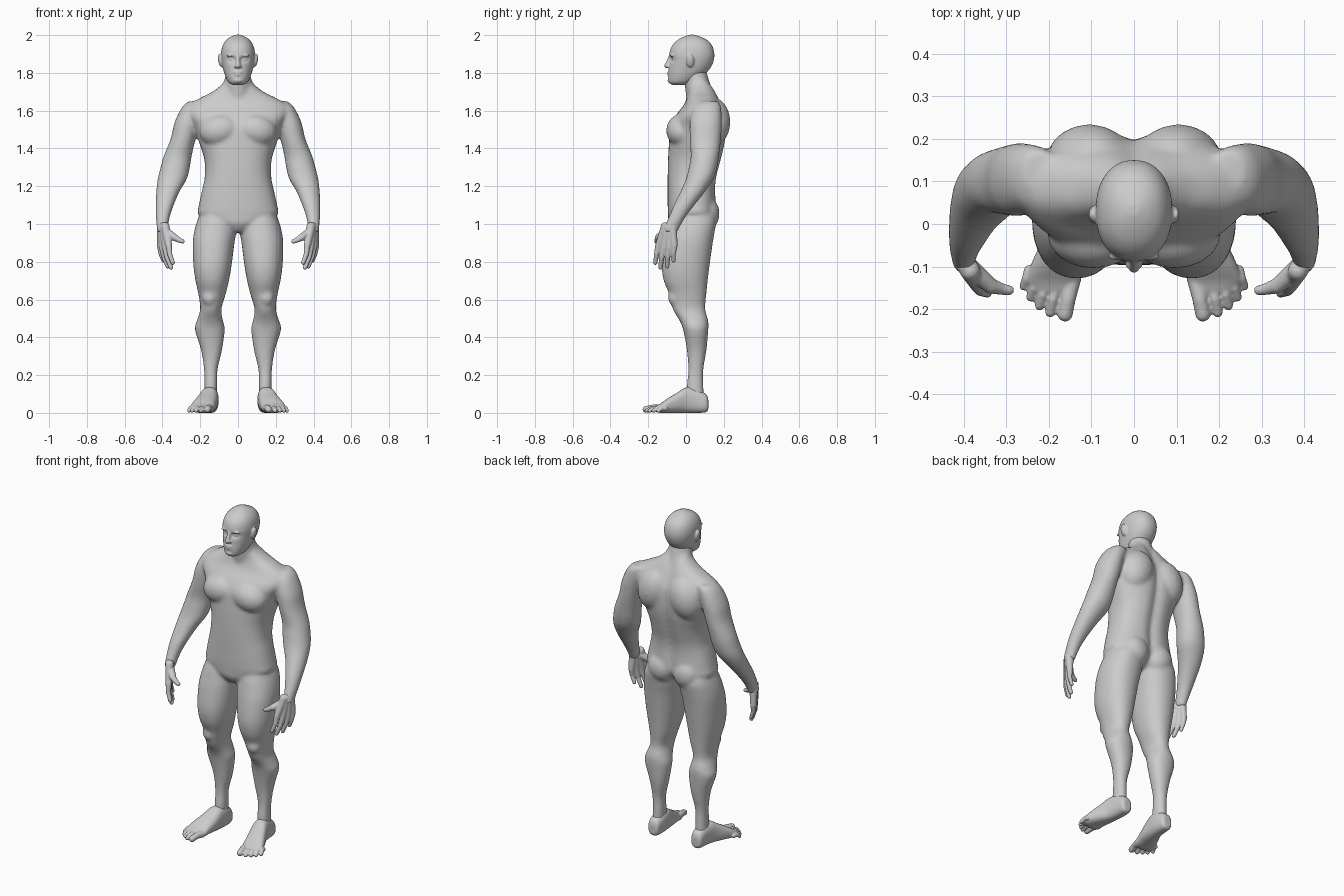
import bpy, bmesh, math
from mathutils import Vector, Matrix

skin_mat = bpy.data.materials.new("skin_grey")
skin_mat.diffuse_color = (0.6, 0.6, 0.6, 1)
SIDES = (1, -1)


def spline(rows, steps):
    """Smoothly interpolate rows of numbers."""
    out = []
    for i in range(len(rows) - 1):
        a, b, c, d = (rows[max(0, min(len(rows) - 1, i + k))] for k in (-1, 0, 1, 2))
        for s in range(steps):
            t = s / steps
            out.append([0.5 * (2 * q + (r - p) * t + (2 * p - 5 * q + 4 * r - w) * t * t
                               + (3 * q - p - 3 * r + w) * t ** 3)
                        for p, q, r, w in zip(a, b, c, d)])
    return out + [list(rows[-1])]


def loft(bm, rows, side=1, axis="z", power=2.0, segs=40, steps=5, push=None):
    """Rows are (position, x0, x1, v0, v1): rounded sections along z or y."""
    rings = []
    for pos, x0, x1, v0, v1 in spline(rows, steps):
        ring = []
        for k in range(segs):
            a = 2 * math.pi * k / segs
            c, s = math.cos(a), math.sin(a)
            x = (x0 + x1) / 2 + (x1 - x0) / 2 * math.copysign(abs(c) ** (2 / power), c)
            v = (v0 + v1) / 2 + (v1 - v0) / 2 * math.copysign(abs(s) ** (2 / power), s)
            co = Vector((x * side, v, pos) if axis == "z" else (x * side, pos, v))
            if push:
                push(co)
            ring.append(bm.verts.new(co))
        rings.append(ring)
    faces = [bm.faces.new((p[k], p[(k + 1) % segs], q[(k + 1) % segs], q[k]))
             for p, q in zip(rings, rings[1:]) for k in range(segs)]
    faces += [bm.faces.new(rings[0]), bm.faces.new(rings[-1])]
    bmesh.ops.recalc_face_normals(bm, faces=faces)


def ball(bm, center, radii, tilt=0):
    m = Matrix.Translation(center) @ Matrix.Rotation(tilt, 4, "Y") @ Matrix.Diagonal((*radii, 1))
    bmesh.ops.create_uvsphere(bm, u_segments=20, v_segments=14, radius=1, matrix=m)


def digit(bm, points, radii, side):
    """Chain of tapered capsules."""
    pts = [Vector((p[0] * side, p[1], p[2])) for p in points]
    for p, r in zip(pts, radii):
        ball(bm, p, (r, r, r))
    for p, q, r1, r2 in zip(pts, pts[1:], radii, radii[1:]):
        d = q - p
        m = Matrix.Translation((p + q) / 2) @ d.to_track_quat("Z", "Y").to_matrix().to_4x4()
        bmesh.ops.create_cone(bm, cap_ends=True, segments=16, radius1=r1, radius2=r2,
                              depth=d.length, matrix=m)


def finish(bm, name, voxel, smooth):
    """Fuse the overlapping volumes into one soft surface."""
    me = bpy.data.meshes.new(name)
    bm.to_mesh(me)
    bm.free()
    me.materials.append(skin_mat)
    ob = bpy.data.objects.new(name, me)
    bpy.context.collection.objects.link(ob)
    r = ob.modifiers.new("fuse", "REMESH")
    r.mode, r.voxel_size, r.use_smooth_shade = "VOXEL", voxel, True
    s = ob.modifiers.new("soften", "SMOOTH")
    s.factor, s.iterations = 0.5, smooth


# body: torso, neck, legs and arms
bm = bmesh.new()
torso = [(.955, .03, -.06, .04), (1.0, .13, -.09, .12), (1.05, .21, -.095, .16),
         (1.10, .207, -.097, .162), (1.18, .19, -.097, .158), (1.25, .176, -.097, .165),
         (1.34, .178, -.095, .188), (1.43, .205, -.09, .208), (1.52, .235, -.08, .215),
         (1.58, .27, -.05, .21), (1.63, .262, -.012, .19), (1.67, .195, .005, .172),
         (1.70, .135, .01, .158), (1.74, .085, .012, .135), (1.77, .07, .02, .11)]


def spine(co):
    if co.y > 0.05:
        co.y -= 0.018 * math.exp(-(co.x / 0.03) ** 2)


loft(bm, [(z, -w, w, a, b) for z, w, a, b in torso], power=2.4, segs=56, push=spine)
loft(bm, [(1.60, -.09, .09, .01, .17), (1.68, -.075, .075, .0, .148),
          (1.76, -.07, .07, -.01, .122), (1.84, -.06, .06, -.02, .1)])
leg = [(1.08, .02, .19, -.06, .14), (1.02, .012, .215, -.085, .16), (.96, .01, .232, -.1, .152),
       (.89, .02, .24, -.115, .14), (.78, .034, .236, -.128, .125), (.70, .048, .225, -.118, .115),
       (.63, .065, .21, -.09, .108), (.55, .088, .20, -.07, .102), (.49, .08, .217, -.035, .117),
       (.44, .07, .228, -.015, .118), (.33, .085, .195, .005, .108), (.23, .108, .18, .012, .092),
       (.15, .11, .178, .005, .092), (.08, .112, .178, 0, .095)]
arm = [(1.65, .18, .26, .08, .17), (1.62, .18, .295, .04, .185), (1.54, .20, .335, .02, .19),
       (1.45, .225, .357, .02, .185), (1.36, .245, .393, .025, .175), (1.30, .255, .41, .015, .165),
       (1.24, .27, .425, 0, .145), (1.17, .31, .433, -.03, .10), (1.10, .34, .436, -.065, .045),
       (1.04, .36, .435, -.09, 0), (.98, .372, .43, -.115, -.035), (.955, .375, .428, -.12, -.045)]
for s in SIDES:
    loft(bm, leg, s, power=2.2)
    loft(bm, arm, s, power=2.1)
    ball(bm, (s * .095, -.025, 1.495), (.11, .08, .085), s * .2)     # chest muscle
    ball(bm, (s * .105, .145, 1.54), (.1, .09, .13), s * -.3)        # shoulder blade
    ball(bm, (s * .085, .105, 1.055), (.085, .073, .09))             # buttock
    ball(bm, (s * .15, -.06, .61), (.04, .035, .045))                # kneecap
finish(bm, "body", 0.009, 9)

# head
bm = bmesh.new()
head = [(1.737, .03, -.075, 0), (1.75, .05, -.09, .04), (1.78, .066, -.094, .085),
        (1.82, .079, -.091, .125), (1.86, .087, -.088, .145), (1.90, .09, -.088, .15),
        (1.94, .083, -.076, .14), (1.97, .066, -.05, .117), (1.99, .041, -.015, .08),
        (2.002, .012, .02, .045)]


def eye_socket(co):
    if co.y < -0.03:
        co.y += 0.016 * math.exp(-((abs(co.x) - .034) / .02) ** 2 - ((co.z - 1.872) / .014) ** 2)


loft(bm, [(z, -w, w, a, b) for z, w, a, b in head], power=2.2, segs=64, steps=8, push=eye_socket)
digit(bm, [(0, -.082, 1.89), (0, -.092, 1.86), (0, -.102, 1.838)], (.009, .011, .013), 1)  # nose
ball(bm, (0, -.09, 1.803), (.026, .009, .006))    # upper lip
ball(bm, (0, -.09, 1.790), (.022, .009, .006))    # lower lip
ball(bm, (0, -.082, 1.76), (.026, .016, .014))    # chin
for s in SIDES:
    ball(bm, (s * .034, -.064, 1.871), (.014, .012, .009))           # eye
    ball(bm, (s * .036, -.076, 1.893), (.026, .01, .007), s * .1)    # brow
    ball(bm, (s * .012, -.095, 1.835), (.009, .01, .008))            # nostril wing
    ball(bm, (s * .093, .022, 1.865), (.012, .021, .036), s * .2)    # ear
finish(bm, "head", 0.0045, 3)

# hands: palm bone, knuckle, middle joint and tip for each finger
wrist = Vector((.402, -.08, .985))
fingers = [((.366, -.146, .885), (.345, -.162, .795), .0125),
           ((.384, -.118, .875), (.355, -.135, .77), .013),
           ((.400, -.09, .875), (.372, -.100, .775), .0125),
           ((.412, -.062, .885), (.395, -.066, .805), .0115)]
for s in SIDES:
    bm = bmesh.new()
    for knuckle, tip, r in fingers:
        k, t = Vector(knuckle), Vector(tip)
        start = wrist.lerp(Vector((k.x, k.y, wrist.z)), .45)
        mid = k.lerp(t, .5) + Vector((.006, -.002, 0))
        digit(bm, [start, k, mid, t], (.024, .0175, r + .001, r - .001), s)
    digit(bm, [(.39, -.10, .965), (.338, -.145, .93), (.312, -.153, .915), (.294, -.156, .908)],
          (.024, .019, .014, .012), s)               # thumb
    finish(bm, "right_hand" if s > 0 else "left_hand", 0.004, 3)

# feet
foot = [(.118, .125, .165, .02, .07), (.105, .11, .18, .003, .1), (.05, .103, .188, 0, .13),
        (0, .105, .2, 0, .135), (-.05, .11, .222, 0, .105), (-.10, .12, .244, 0, .075),
        (-.135, .125, .253, 0, .05), (-.16, .135, .235, .005, .038)]
toes = [(.148, -.14, .162, -.212, .018), (.184, -.145, .197, -.208, .012),
        (.208, -.14, .222, -.192, .0115), (.23, -.13, .243, -.172, .011),
        (.246, -.11, .259, -.146, .011)]
for s in SIDES:
    bm = bmesh.new()
    loft(bm, foot, s, "y", 2.5)
    for x0, y0, x1, y1, r in toes:
        digit(bm, [(x0, y0, .024), ((x0 + x1) / 2, (y0 + y1) / 2, .026), (x1, y1, r)],
              (r + .003, r, r), s)
    finish(bm, "right_foot" if s > 0 else "left_foot", 0.0045, 3)
